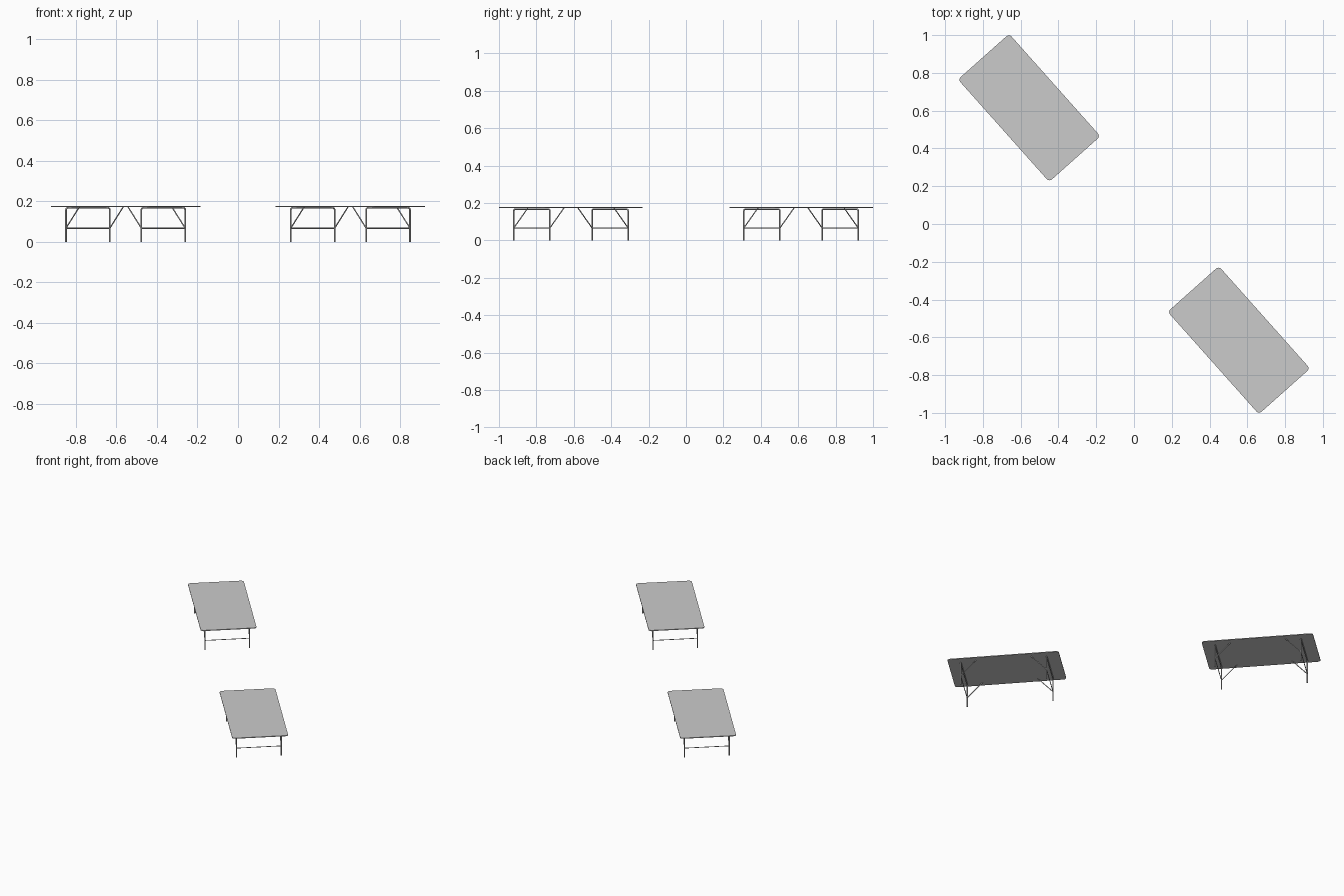
import bpy, bmesh, math
from mathutils import Matrix

cube = bpy.data.objects.get("Cube")
if cube:
    bpy.data.objects.remove(cube, do_unlink=True)

# one light grey for laminate and frame alike
GREY = bpy.data.materials.new("light grey")
GREY.use_nodes = True
GREY.diffuse_color = (0.6, 0.6, 0.6, 1)
GREY.node_tree.nodes["Principled BSDF"].inputs["Base Color"].default_value = GREY.diffuse_color

LENGTH, WIDTH, CORNER = 0.726, 0.363, 0.02
TOP_Z, THICK = 0.178, 0.005
LEG_X, LEG_Y = 0.28, 0.145
BAR_Z, RAIL_Z = 0.067, 0.168
BRACE_RUN = 0.1


def arc(cx, cy, r, start, steps=6):
    """Quarter circle of points, counter-clockwise from the start angle."""
    angles = [start + math.pi / 2 * i / steps for i in range(steps + 1)]
    return [(cx + r * math.cos(a), cy + r * math.sin(a)) for a in angles]


def add_object(name, data, place):
    data.materials.append(GREY)
    obj = bpy.data.objects.new(name, data)
    bpy.context.collection.objects.link(obj)
    obj.matrix_world = place


def tabletop(name, place):
    # thin slab with rounded corners
    hx, hy = LENGTH / 2 - CORNER, WIDTH / 2 - CORNER
    outline = []
    for i, (sx, sy) in enumerate([(1, 1), (-1, 1), (-1, -1), (1, -1)]):
        outline += arc(sx * hx, sy * hy, CORNER, i * math.pi / 2)
    bm = bmesh.new()
    base = bm.faces.new([bm.verts.new((x, y, TOP_Z - THICK)) for x, y in outline])
    out = bmesh.ops.extrude_face_region(bm, geom=[base])
    bmesh.ops.translate(bm, vec=(0, 0, THICK),
                        verts=[g for g in out["geom"] if isinstance(g, bmesh.types.BMVert)])
    bmesh.ops.recalc_face_normals(bm, faces=bm.faces)
    mesh = bpy.data.meshes.new(name)
    bm.to_mesh(mesh)
    bm.free()
    add_object(name, mesh, place)


def tube(name, points, radius, place):
    # round steel tube along a path
    curve = bpy.data.curves.new(name, "CURVE")
    curve.dimensions = "3D"
    curve.bevel_depth = radius
    curve.bevel_resolution = 2
    curve.use_fill_caps = True
    spline = curve.splines.new("POLY")
    spline.points.add(len(points) - 1)
    for p, co in zip(spline.points, points):
        p.co = (*co, 1)
    spline.use_smooth = True
    add_object(name, curve, place)


def folding_table(label, x, y):
    place = Matrix.Translation((x, y, 0)) @ Matrix.Rotation(math.radians(-48.3), 4, "Z")
    tabletop(label + "_tabletop", place)
    for end, sx in (("left", -1), ("right", 1)):
        # U-shaped leg frame with rounded upper corners
        r = 0.012
        side = [(LEG_Y, 0)] + arc(LEG_Y - r, RAIL_Z - r, r, 0)
        path = side + [(-py, pz) for py, pz in reversed(side)]
        tube(f"{label}_{end}_leg_frame", [(sx * LEG_X, py, pz) for py, pz in path], 0.004, place)
        # lower cross bar
        tube(f"{label}_{end}_cross_bar",
             [(sx * LEG_X, -LEG_Y, BAR_Z), (sx * LEG_X, LEG_Y, BAR_Z)], 0.0025, place)
        # folding braces leaning in towards the middle
        for edge, sy in (("front", -1), ("back", 1)):
            tube(f"{label}_{end}_{edge}_brace",
                 [(sx * LEG_X, sy * LEG_Y, BAR_Z),
                  (sx * (LEG_X - BRACE_RUN), sy * LEG_Y, TOP_Z - THICK)], 0.003, place)


folding_table("near_table", 0.555, -0.615)
folding_table("far_table", -0.555, 0.615)
